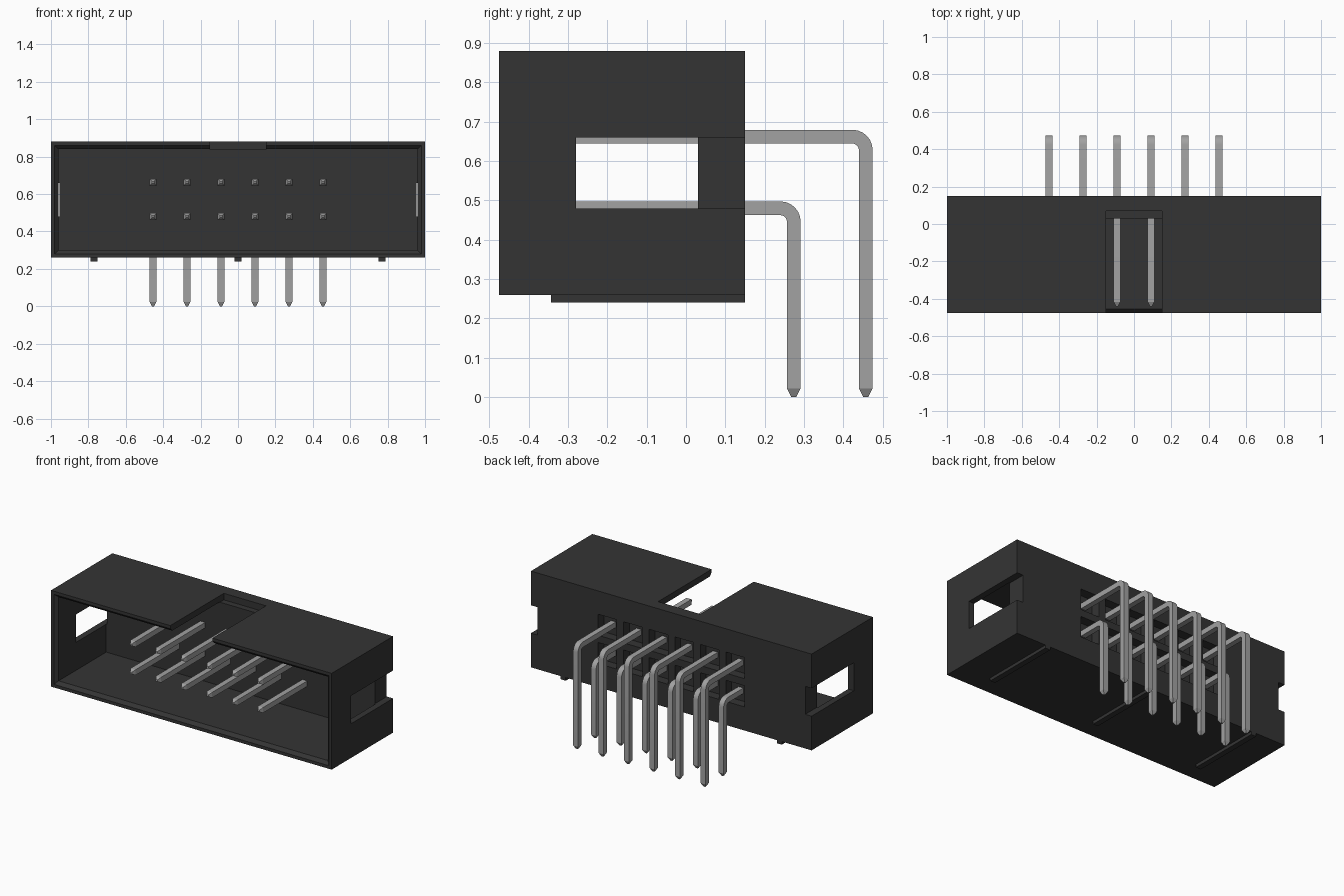
import bpy, bmesh, math
from mathutils import Vector

cube = bpy.data.objects.get("Cube")
if cube:
    bpy.data.objects.remove(cube, do_unlink=True)


def material(name, rgb, metallic=0.0):
    m = bpy.data.materials.new(name)
    m.use_nodes = True
    m.diffuse_color = (*rgb, 1)
    m.node_tree.nodes["Principled BSDF"].inputs["Base Color"].default_value = (*rgb, 1)
    return m


black = material("black plastic", (0.034, 0.034, 0.034))
metal = material("grey metal", (0.36, 0.36, 0.36))


def finish(bm, name, mat):
    bmesh.ops.recalc_face_normals(bm, faces=bm.faces)
    mesh = bpy.data.meshes.new(name)
    bm.to_mesh(mesh)
    bm.free()
    mesh.materials.append(mat)
    ob = bpy.data.objects.new(name, mesh)
    bpy.context.collection.objects.link(ob)
    return ob


def loft(bm, rings):
    """Skin a row of four-cornered rings and close both ends."""
    rows = [[bm.verts.new(p) for p in ring] for ring in rings]
    for a, b in zip(rows, rows[1:]):
        for i in range(4):
            j = (i + 1) % 4
            bm.faces.new((a[i], a[j], b[j], b[i]))
    bm.faces.new(rows[0])
    bm.faces.new(rows[-1])


def rect(y, half_x, z0, z1, x=0):
    return [(x - half_x, y, z0), (x + half_x, y, z0), (x + half_x, y, z1), (x - half_x, y, z1)]


def box(bm, x, half_x, y0, y1, z0, z1):
    loft(bm, [rect(y0, half_x, z0, z1, x), rect(y1, half_x, z0, z1, x)])


def cut(target, bm, name):
    cutter = finish(bm, name, black)
    cutter.hide_render = True
    mod = target.modifiers.new(name, 'BOOLEAN')
    mod.operation = 'DIFFERENCE'
    mod.solver = 'EXACT'
    mod.object = cutter
    bpy.context.view_layer.objects.active = target
    bpy.ops.object.modifier_apply(modifier=name)
    bpy.data.objects.remove(cutter, do_unlink=True)


FRONT, BACK, BOTTOM, TOP = -0.475, 0.15, 0.26, 0.88
PITCH = 0.1818
columns = [(i - 2.5) * PITCH for i in range(6)]
rows = [(0.48, 0.274), (0.662, 0.457)]      # pin height, y of its leg

# Shroud
bm = bmesh.new()
box(bm, 0, 1, FRONT, BACK, BOTTOM, TOP)
shroud = finish(bm, "shroud", black)

# Front cavity with a chamfered mouth
bm = bmesh.new()
loft(bm, [rect(FRONT - 0.01, 0.99, 0.27, 0.87), rect(FRONT + 0.02, 0.96, 0.3, 0.84),
          rect(0.03, 0.96, 0.3, 0.84)])
cut(shroud, bm, "cavity_cutter")

# Key slot in the top wall
bm = bmesh.new()
box(bm, 0, 0.15, -0.6, 0.07, 0.838, 1)
cut(shroud, bm, "key_slot_cutter")

# Side windows running out to the back as notches
bm = bmesh.new()
for side in (-1, 1):
    box(bm, side * 1.055, 0.1, -0.28, 0.3, 0.48, 0.66)
cut(shroud, bm, "side_window_cutter")

# Pockets round the pins in the back wall
bm = bmesh.new()
for x in columns:
    for z, _ in rows:
        box(bm, x, 0.066, BACK - 0.06, 0.3, z - 0.068, z + 0.068)
cut(shroud, bm, "pin_pocket_cutter")

# Standoff ribs under the shroud
for x, name in ((-0.77, "right_rib"), (0, "middle_rib"), (0.77, "left_rib")):
    bm = bmesh.new()
    box(bm, x, 0.018, -0.343, BACK, 0.24, BOTTOM + 0.01)
    finish(bm, name, black)


# Right-angle pins with tapered tips
def pin(name, x, z, leg_y):
    r, h, tip, bend = 0.0175, 0.006, 0.022, 0.034
    path = [(-0.44, z, 0, h), (-0.44 + tip, z, 0, r)]
    for i in range(7):
        a = math.pi / 2 * i / 6
        path.append((leg_y - bend + bend * math.sin(a), z - bend + bend * math.cos(a), a, r))
    path += [(leg_y, tip, math.pi / 2, r), (leg_y, 0, math.pi / 2, h)]
    rings = []
    for y, pz, a, s in path:
        centre = Vector((x, y, pz))
        out = Vector((0, math.sin(a), math.cos(a))) * s
        side = Vector((s, 0, 0))
        rings.append([centre - side - out, centre + side - out,
                      centre + side + out, centre - side + out])
    bm = bmesh.new()
    loft(bm, rings)
    ob = finish(bm, name, metal)
    bpy.ops.object.select_all(action='DESELECT')
    ob.select_set(True)
    bpy.context.view_layer.objects.active = ob
    bpy.ops.object.shade_smooth_by_angle(angle=math.radians(25))


for (z, leg_y), label in zip(rows, ("lower", "upper")):
    for n, x in enumerate(columns, 1):
        pin(f"{label}_pin_{n}", x, z, leg_y)
